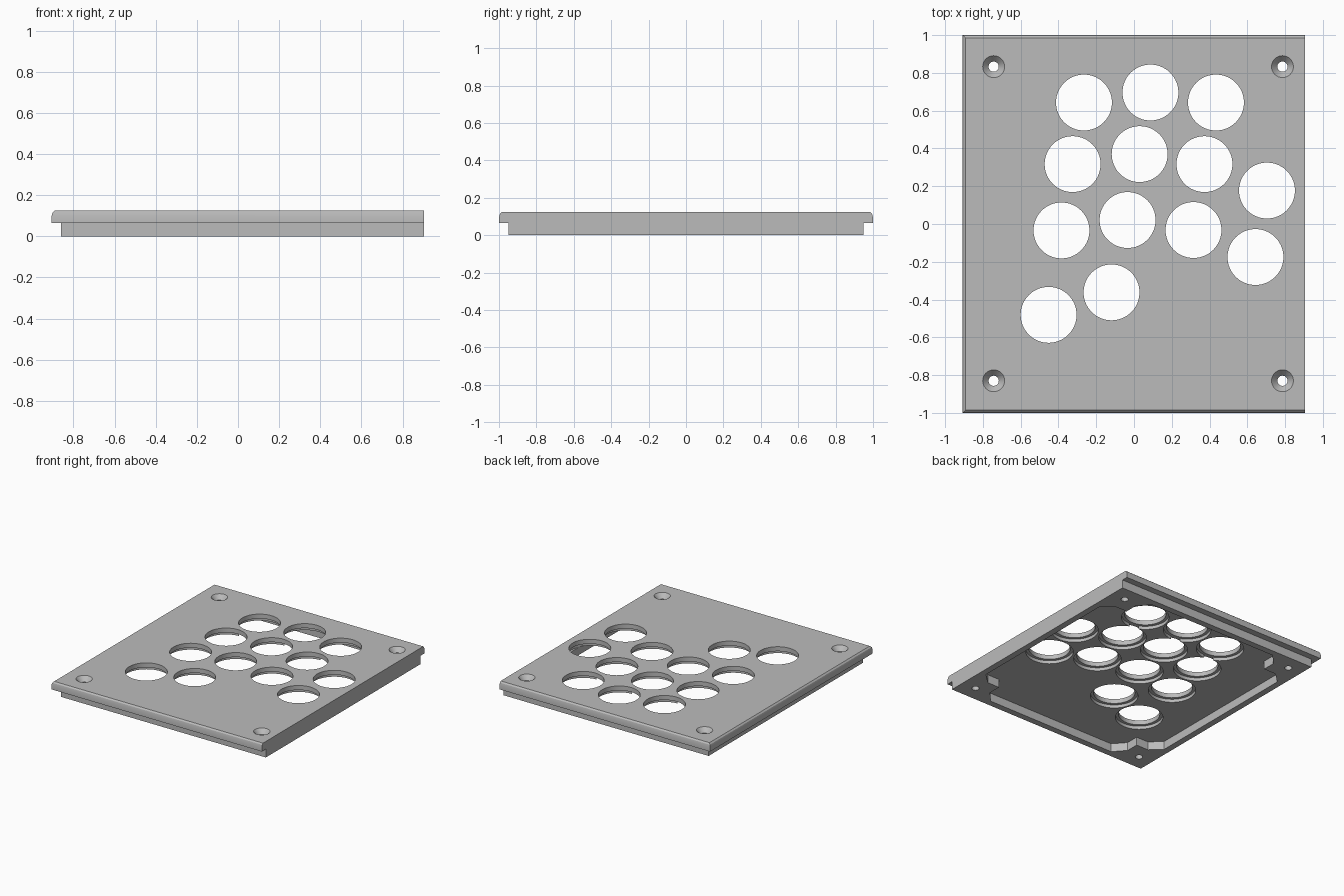
import bpy, bmesh, math

cube = bpy.data.objects.get("Cube")
if cube:
    bpy.data.objects.remove(cube, do_unlink=True)

TOP, STEP = 0.125, 0.065
X0, X1, Y = -0.907, 0.905, 1.0

grey = bpy.data.materials.new("grey plastic")
grey.use_nodes = True
colour = (0.5, 0.5, 0.5, 1)
grey.diffuse_color = colour
grey.node_tree.nodes["Principled BSDF"].inputs["Base Color"].default_value = colour


def loft(name, rings):
    """Closed solid through rings of equal point count, listed upwards."""
    bm = bmesh.new()
    loops = [[bm.verts.new(p) for p in ring] for ring in rings]
    n = len(loops[0])
    for low, high in zip(loops, loops[1:]):
        for i in range(n):
            j = (i + 1) % n
            bm.faces.new((low[i], low[j], high[j], high[i]))
    bm.faces.new(loops[0][::-1])
    bm.faces.new(loops[-1])
    bmesh.ops.recalc_face_normals(bm, faces=bm.faces)
    mesh = bpy.data.meshes.new(name)
    bm.to_mesh(mesh)
    bm.free()
    mesh.materials.append(grey)
    obj = bpy.data.objects.new(name, mesh)
    bpy.context.collection.objects.link(obj)
    return obj


def rect(x0, x1, y, z):
    return [(x0, -y, z), (x1, -y, z), (x1, y, z), (x0, y, z)]


def turned(name, x, y, profile, sides):
    """Round solid on a vertical axis from (radius, z) pairs."""
    angles = [2 * math.pi * i / sides for i in range(sides)]
    return loft(name, [[(x + r * math.cos(a), y + r * math.sin(a), z) for a in angles]
                       for r, z in profile])


def combine(body, tool, operation):
    tool.hide_render = True
    mod = body.modifiers.new(tool.name, 'BOOLEAN')
    mod.operation, mod.object, mod.solver = operation, tool, 'EXACT'
    bpy.context.view_layer.objects.active = body
    bpy.ops.object.modifier_apply(modifier=mod.name)
    bpy.data.objects.remove(tool, do_unlink=True)


# Top plate, softened on every edge but the right one
edge = [(0, STEP), (0, 0.095), (0.005, 0.115), (0.015, TOP)]
plate = loft("button_panel", [rect(X0 + d, X1, Y - d, z) for d, z in edge])

# Narrower base under the plate, leaving a lip on three sides
base = loft("base", [rect(-0.86, X1, 0.95, z) for z in (0, 0.08)])
combine(plate, base, 'UNION')

# Pocket underneath, stepping in round the four screw bosses
CX, HX, HY = 0.0225, 0.833, 0.90
corner = [(HX, 0.63), (HX - 0.085, 0.71), (HX - 0.19, 0.71),
          (HX - 0.19, 0.81), (HX - 0.27, HY)]
outline = []
for sx, sy, step in ((1, 1, 1), (-1, 1, -1), (-1, -1, 1), (1, -1, -1)):
    outline += [(CX + sx * x, sy * y) for x, y in corner[::step]]
pocket = loft("pocket", [[(x, y, z) for x, y in outline] for z in (-0.05, STEP)])
combine(plate, pocket, 'DIFFERENCE')

# Button holes, each with a wider recess from below
holes = [(-0.265, 0.643), (0.087, 0.696), (0.434, 0.643),
         (-0.325, 0.317), (0.03, 0.37), (0.373, 0.317), (0.704, 0.177),
         (-0.384, -0.034), (-0.034, 0.021), (0.315, -0.032), (0.643, -0.175),
         (-0.452, -0.481), (-0.119, -0.362)]
for x, y in holes:
    cutter = turned("button_hole", x, y,
                    [(0.17, 0.06), (0.17, 0.09), (0.148, 0.09), (0.148, 0.2)], 64)
    combine(plate, cutter, 'DIFFERENCE')

# Countersunk screw holes
for x in (-0.743, 0.786):
    for y in (-0.83, 0.833):
        cutter = turned("screw_hole", x, y,
                        [(0.027, -0.05), (0.027, 0.09), (0.058, TOP), (0.058, 0.2)], 32)
        combine(plate, cutter, 'DIFFERENCE')

# Smooth the round walls, keep the corners sharp
bpy.ops.object.select_all(action='DESELECT')
plate.select_set(True)
bpy.context.view_layer.objects.active = plate
bpy.ops.object.shade_smooth_by_angle(angle=math.radians(25))
